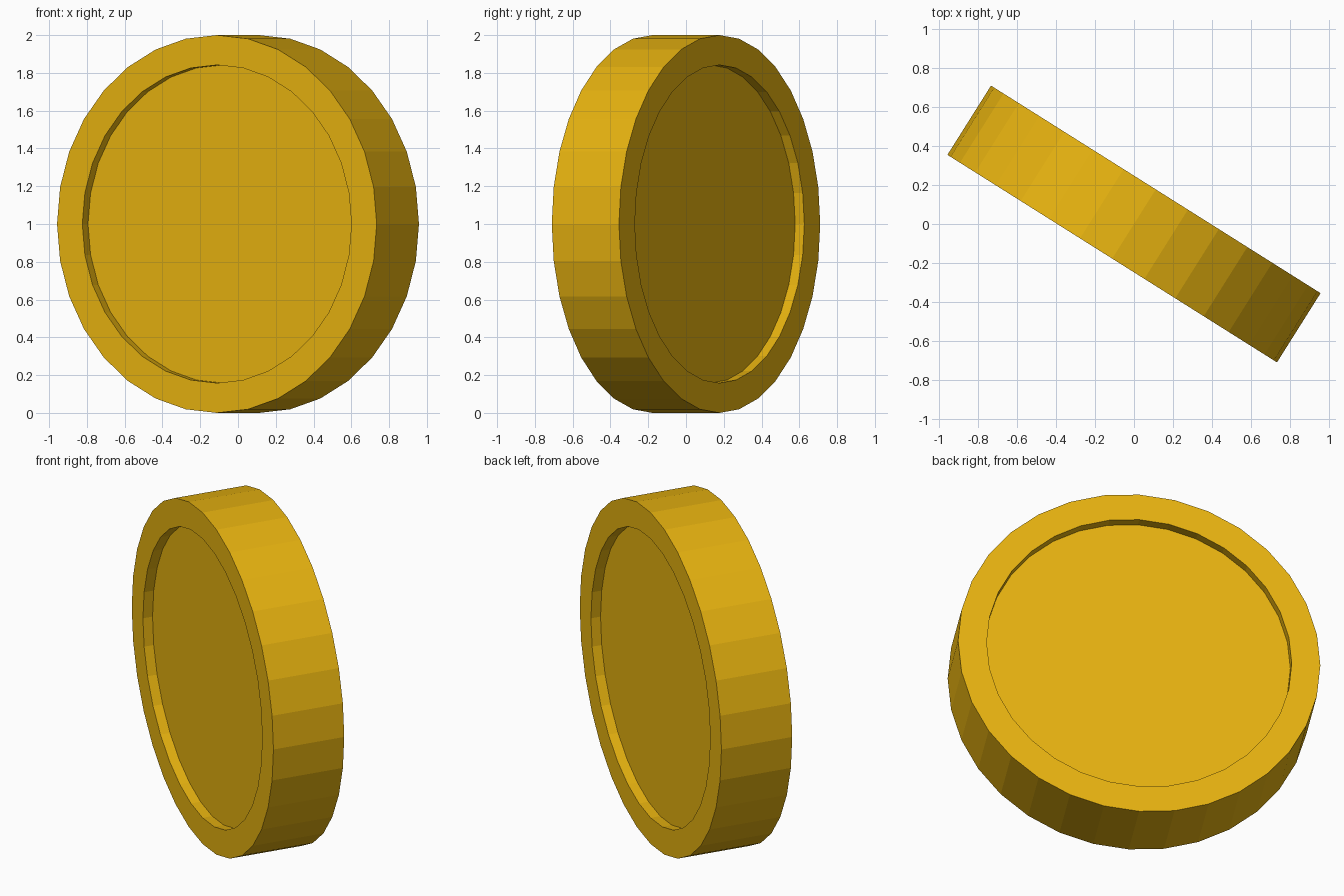
import bpy, bmesh
from math import pi, cos, sin, radians
from mathutils import Matrix

if "Cube" in bpy.data.objects:
    bpy.data.objects.remove(bpy.data.objects["Cube"])

SIDES = 32
RADIUS, INNER = 1.0, 0.842      # outer edge and recess radius
HALF, DEPTH = 0.21, 0.057       # half thickness and recess depth

bm = bmesh.new()


def ring(r, z):
    return [bm.verts.new((r * cos(2 * pi * i / SIDES), r * sin(2 * pi * i / SIDES), z))
            for i in range(SIDES)]


# Lathe the section: floor, recess wall, rim, outer edge, then the mirrored side
half_profile = [(INNER, HALF - DEPTH), (INNER, HALF), (RADIUS, HALF)]
profile = half_profile + [(r, -z) for r, z in reversed(half_profile)]
rings = [ring(r, z) for r, z in profile]
for a, b in zip(rings, rings[1:]):
    for i in range(SIDES):
        j = (i + 1) % SIDES
        bm.faces.new((a[i], b[i], b[j], a[j]))

# Recess floors
bm.faces.new(rings[0])
bm.faces.new(rings[-1][::-1])
bmesh.ops.recalc_face_normals(bm, faces=bm.faces)

# Stand the disc on its edge and turn it
bm.transform(Matrix.Translation((0, 0, RADIUS))
             @ Matrix.Rotation(radians(-32.2), 4, 'Z')
             @ Matrix.Rotation(radians(90), 4, 'X'))

mesh = bpy.data.meshes.new("coin")
bm.to_mesh(mesh)
bm.free()
coin = bpy.data.objects.new("coin", mesh)
bpy.context.collection.objects.link(coin)

# Gold
gold = bpy.data.materials.new("gold")
gold.diffuse_color = (0.8, 0.45, 0.005, 1)
gold.use_nodes = True
gold.node_tree.nodes["Principled BSDF"].inputs["Base Color"].default_value = gold.diffuse_color
mesh.materials.append(gold)
